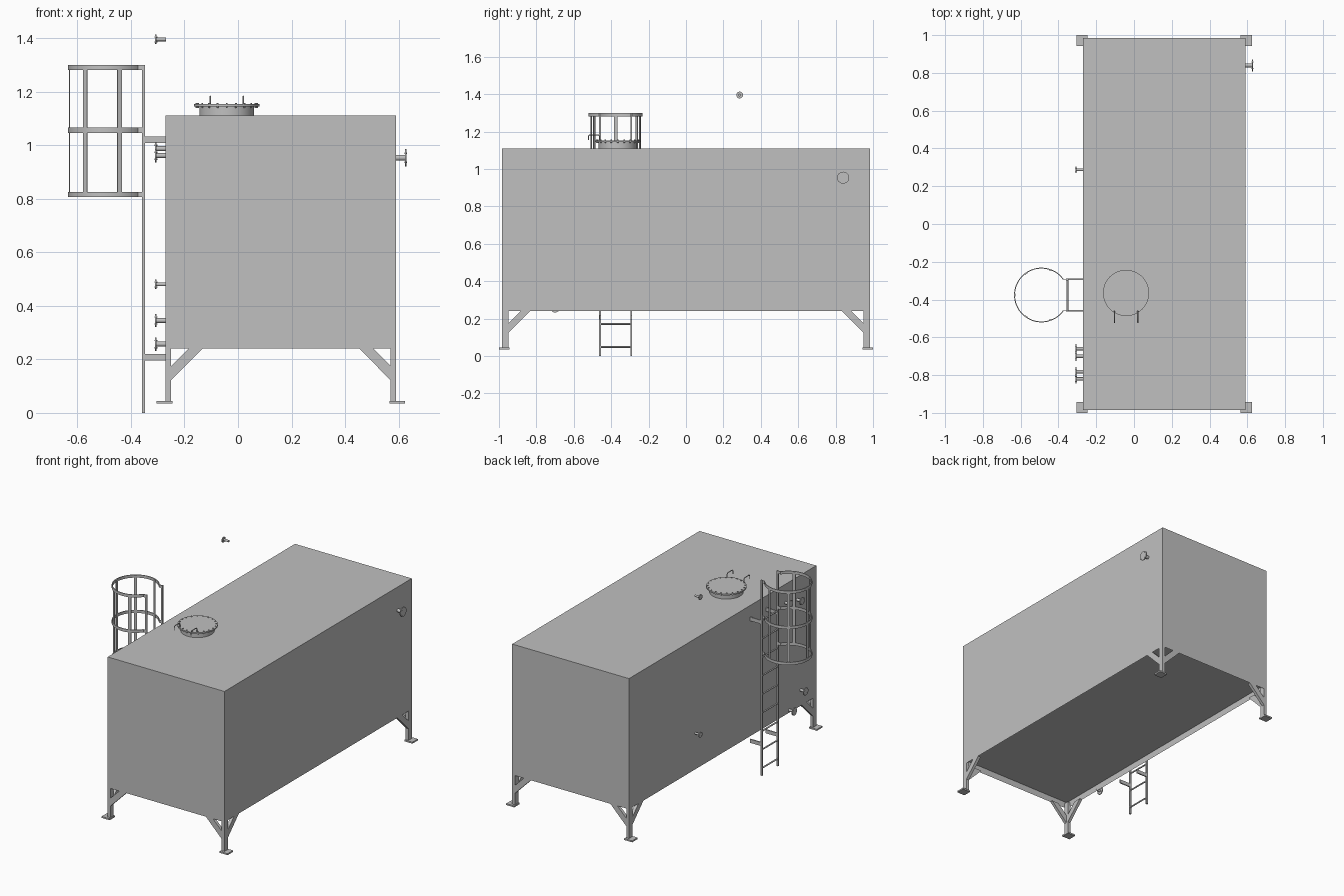
import bpy, bmesh
from math import sin, cos, pi, radians
from mathutils import Vector, Matrix

if "Cube" in bpy.data.objects:
    bpy.data.objects.remove(bpy.data.objects["Cube"], do_unlink=True)

steel = bpy.data.materials.new("steel grey")
steel.use_nodes = True
grey = (0.53, 0.53, 0.53, 1)
steel.diffuse_color = grey
steel.node_tree.nodes["Principled BSDF"].inputs["Base Color"].default_value = grey


def finish(bm, name, smooth=False):
    bmesh.ops.recalc_face_normals(bm, faces=bm.faces[:])
    mesh = bpy.data.meshes.new(name)
    bm.to_mesh(mesh)
    bm.free()
    mesh.materials.append(steel)
    obj = bpy.data.objects.new(name, mesh)
    bpy.context.collection.objects.link(obj)
    if smooth:
        bpy.ops.object.select_all(action='DESELECT')
        obj.select_set(True)
        bpy.context.view_layer.objects.active = obj
        bpy.ops.object.shade_smooth_by_angle(angle=radians(35))
    return obj


def add_box(bm, lo, hi):
    lo, hi = Vector(lo), Vector(hi)
    size = [abs(s) for s in hi - lo]
    bmesh.ops.create_cube(bm, size=1, matrix=Matrix.Translation((lo + hi) / 2) @ Matrix.Diagonal((*size, 1)))


def add_rod(bm, a, b, radius, sides=16):
    a, b = Vector(a), Vector(b)
    turn = (b - a).to_track_quat('Z', 'Y').to_matrix().to_4x4()
    bmesh.ops.create_cone(bm, cap_ends=True, segments=sides, radius1=radius, radius2=radius,
                          depth=(b - a).length, matrix=Matrix.Translation((a + b) / 2) @ turn)


def add_prism(bm, outline, offset):
    face = bm.faces.new([bm.verts.new(p) for p in outline])
    moved = bmesh.ops.extrude_face_region(bm, geom=[face])["geom"]
    bmesh.ops.translate(bm, vec=offset, verts=[v for v in moved if isinstance(v, bmesh.types.BMVert)])
    # keep the starting cap so the solid is closed
    if not face.is_valid:
        bm.faces.new([v for v in bm.verts if v.is_boundary])


X0, X1, Y = -0.27, 0.59, 0.985
FLOOR, ROOF = 0.24, 1.11

# Tank body with its floor recessed behind a thin skirt
bm = bmesh.new()
add_box(bm, (X0, -Y, FLOOR), (X1, Y, ROOF))
bottom = min(bm.faces, key=lambda f: f.calc_center_median().z)
bmesh.ops.inset_region(bm, faces=[bottom], thickness=0.006)
bmesh.ops.translate(bm, vec=(0, 0, 0.04), verts=bottom.verts[:])
finish(bm, "tank_body")

# Corner legs: foot plate, post and a brace along each wall
profile = [(0.015, 0.117), (0.137, FLOOR), (0.085, FLOOR), (0.015, 0.17)]
for x, sx, side in ((X0, 1, "right"), (X1, -1, "left")):
    for sy, end in ((1, "front"), (-1, "back")):
        y = -sy * Y
        bm = bmesh.new()
        add_box(bm, (x - sx * 0.034, y - sy * 0.015, 0.035), (x + sx * 0.025, y + sy * 0.042, 0.045))
        add_box(bm, (x, y, 0.045), (x + sx * 0.02, y + sy * 0.035, FLOOR + 0.03))
        add_prism(bm, [(x + sx * d, y, z) for d, z in profile], (0, sy * 0.02, 0))
        add_prism(bm, [(x, y + sy * (d + 0.015), z) for d, z in profile], (sx * 0.02, 0, 0))
        finish(bm, f"leg_{end}_{side}")

# Roof manway: neck, bolted lid and two hooked handles
MX, MY = -0.042, -0.365
bm = bmesh.new()
add_rod(bm, (MX, MY, ROOF - 0.01), (MX, MY, 1.146), 0.102, 48)
finish(bm, "manway_neck", True)
bm = bmesh.new()
add_rod(bm, (MX, MY, 1.144), (MX, MY, 1.153), 0.122, 48)
finish(bm, "manway_lid", True)
bm = bmesh.new()
for i in range(20):
    a = 2 * pi * i / 20
    px, py = MX + 0.113 * cos(a), MY + 0.113 * sin(a)
    add_rod(bm, (px, py, 1.139), (px, py, 1.157), 0.004, 6)
finish(bm, "manway_bolts")
for name, hx in (("right", -0.104), ("left", 0.02)):
    curve = bpy.data.curves.new("handle_path", 'CURVE')
    curve.dimensions = '3D'
    curve.bevel_depth = 0.003
    curve.bevel_resolution = 2
    curve.use_fill_caps = True
    path = [(-0.462, 1.15), (-0.462, 1.175), (-0.468, 1.182), (-0.515, 1.182), (-0.522, 1.175), (-0.522, 1.155)]
    spline = curve.splines.new('POLY')
    spline.points.add(len(path) - 1)
    for point, (py, pz) in zip(spline.points, path):
        point.co = (hx, py, pz, 1)
    curve.materials.append(steel)
    handle = bpy.data.objects.new(f"manway_handle_{name}", curve)
    bpy.context.collection.objects.link(handle)


# Flanged pipe stubs
def nozzle(name, x, direction, y, z, flange, pipe):
    tip = x + direction * 0.04
    bm = bmesh.new()
    add_rod(bm, (x - direction * 0.002, y, z), (tip, y, z), pipe)
    add_rod(bm, (tip - direction * 0.006, y, z), (tip, y, z), flange, 24)
    for i in range(4):
        a = pi / 4 + i * pi / 2
        by, bz = y + 0.75 * flange * cos(a), z + 0.75 * flange * sin(a)
        add_rod(bm, (tip - direction * 0.009, by, bz), (tip + direction * 0.002, by, bz), flange * 0.1, 6)
    finish(bm, name, True)


nozzle("nozzle_left", X1, 1, 0.84, 0.953, 0.032, 0.011)
nozzle("vent_stub_upper", X0, -1, 0.287, 1.395, 0.018, 0.007)
nozzle("vent_stub_lower", X0, -1, 0.287, 0.48, 0.018, 0.007)
for i, (y, z) in enumerate([(-0.66, 0.987), (-0.782, 0.961), (-0.70, 0.257), (-0.82, 0.345)]):
    nozzle(f"nozzle_right_{i + 1}", X0, -1, y, z, 0.025, 0.009)

# Ladder: rails, rungs and wall brackets
LX, LY, HALF = -0.353, -0.376, 0.083
bm = bmesh.new()
for s in (-1, 1):
    ry = LY + s * HALF
    add_box(bm, (LX - 0.006, ry - 0.005, 0), (LX + 0.006, ry + 0.005, 1.3))
finish(bm, "ladder_rails")
bm = bmesh.new()
for i in range(9):
    z = 0.048 + 0.123 * i
    add_rod(bm, (LX, LY - HALF, z), (LX, LY + HALF, z), 0.005, 12)
finish(bm, "ladder_rungs", True)
bm = bmesh.new()
for z in (0.208, 1.02):
    for s in (-1, 1):
        ry = LY + s * HALF
        add_box(bm, (LX, ry - 0.004, z - 0.012), (X0 + 0.002, ry + 0.004, z + 0.012))
finish(bm, "ladder_brackets")

# Safety cage: open hoops joined to the rails, with upright straps
CX, R, THICK = -0.49, 0.145, 0.005
arc = [radians(36 + 288 * i / 40) for i in range(41)]
outer = [(CX + R * cos(a), LY + R * sin(a)) for a in arc]
inner = [(CX + (R - THICK) * cos(a), LY + (R - THICK) * sin(a)) for a in arc]
outer = [(LX, LY + HALF + 0.003)] + outer + [(LX, LY - HALF - 0.003)]
inner = [(LX, LY + HALF - 0.002)] + inner + [(LX, LY - HALF + 0.002)]
for name, z in (("bottom", 0.806), ("middle", 1.046), ("top", 1.281)):
    bm = bmesh.new()
    loops = [[bm.verts.new((px, py, h)) for px, py in line]
             for line, h in ((outer, z), (outer, z + 0.019), (inner, z + 0.019), (inner, z))]
    for k in range(4):
        a, b = loops[k], loops[(k + 1) % 4]
        for i in range(len(a) - 1):
            bm.faces.new((a[i], a[i + 1], b[i + 1], b[i]))
    for i in (0, -1):
        bm.faces.new([loop[i] for loop in loops])
    finish(bm, f"cage_hoop_{name}", True)
bm = bmesh.new()
for degrees in (70, 125, 180, 235, 290):
    turn = Matrix.Translation((CX, LY, 1.053)) @ Matrix.Rotation(radians(degrees), 4, 'Z')
    bmesh.ops.create_cube(bm, size=1, matrix=turn @ Matrix.Translation((R - 0.006, 0, 0))
                          @ Matrix.Diagonal((0.004, 0.018, 0.49, 1)))
finish(bm, "cage_straps")
